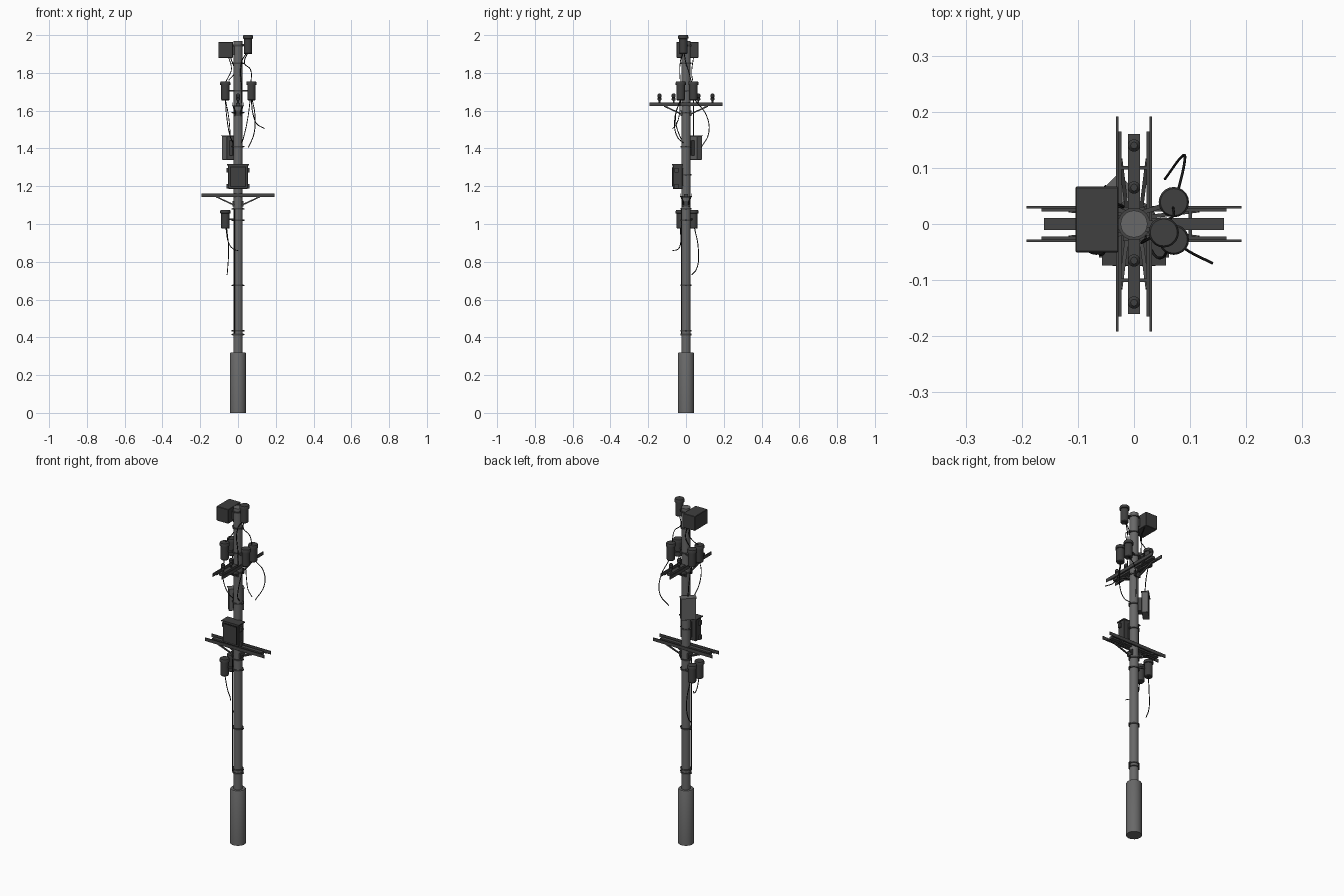
import bpy, math
from mathutils import Vector

cube = bpy.data.objects.get("Cube")
if cube:
    bpy.data.objects.remove(cube, do_unlink=True)


def material(name, v):
    m = bpy.data.materials.new(name)
    m.use_nodes = True
    m.diffuse_color = (v, v, v, 1)
    m.node_tree.nodes["Principled BSDF"].inputs["Base Color"].default_value = (v, v, v, 1)
    return m


POLE = material("pole grey", 0.14)
PALE = material("pale cabinet grey", 0.13)
STEEL = material("dark steel", 0.06)
DARK = material("cabinet charcoal", 0.05)
BLACK = material("cable black", 0.012)


def finish(name, mesh, mat, smooth=False):
    ob = bpy.data.objects.new(name, mesh)
    bpy.context.collection.objects.link(ob)
    mesh.materials.append(mat)
    if smooth:
        bpy.ops.object.select_all(action='DESELECT')
        ob.select_set(True)
        bpy.context.view_layer.objects.active = ob
        bpy.ops.object.shade_smooth_by_angle(angle=math.radians(35))
    return ob


def box(name, centre, size, mat, turn=0, bevel=0):
    x, y, z = (s / 2 for s in size)
    pts = [(a, b, c) for c in (-z, z) for a, b in ((-x, -y), (x, -y), (x, y), (-x, y))]
    faces = [(3, 2, 1, 0), (4, 5, 6, 7)] + [(i, (i + 1) % 4, (i + 1) % 4 + 4, i + 4) for i in range(4)]
    me = bpy.data.meshes.new(name)
    me.from_pydata(pts, [], faces)
    ob = finish(name, me, mat)
    ob.location, ob.rotation_euler.z = centre, turn
    if bevel:
        mod = ob.modifiers.new("edges", 'BEVEL')
        mod.width, mod.segments = bevel, 1
    return ob


def lathe(name, centre, profile, mat, sides=20):
    """Spin a closed-ended (radius, height) profile about a vertical axis."""
    pts, faces = [], []
    for r, h in profile:
        for i in range(sides):
            a = math.tau * i / sides
            pts.append((r * math.cos(a), r * math.sin(a), h))
    for k in range(len(profile) - 1):
        for i in range(sides):
            j = (i + 1) % sides
            faces.append((k * sides + i, k * sides + j, (k + 1) * sides + j, (k + 1) * sides + i))
    faces.append(tuple(reversed(range(sides))))
    faces.append(tuple(range(len(pts) - sides, len(pts))))
    me = bpy.data.meshes.new(name)
    me.from_pydata(pts, [], faces)
    ob = finish(name, me, mat, True)
    ob.location = centre
    return ob


def bar(name, a, b, width, mat):
    a, b = Vector(a), Vector(b)
    ob = box(name, (a + b) / 2, (width, width, (b - a).length), mat)
    ob.rotation_euler = (b - a).to_track_quat('Z', 'Y').to_euler()
    return ob


def cable(name, pts, radius=0.0024):
    cu = bpy.data.curves.new(name, 'CURVE')
    cu.dimensions, cu.bevel_depth, cu.bevel_resolution = '3D', radius, 1
    cu.resolution_u, cu.use_fill_caps = 6, True
    sp = cu.splines.new('BEZIER')
    sp.bezier_points.add(len(pts) - 1)
    for p, co in zip(sp.bezier_points, pts):
        p.co = co
        p.handle_left_type = p.handle_right_type = 'AUTO'
    cu.materials.append(BLACK)
    ob = bpy.data.objects.new(name, cu)
    bpy.context.collection.objects.link(ob)


# Pole, thick foot and straps
lathe("pole", (0, 0, 0), [(0.025, 0.3), (0.024, 1.968)], POLE, 24)
lathe("pole_foot", (0, 0, 0), [(0.042, 0), (0.042, 0.315), (0.039, 0.32)], POLE, 24)
for z in (0.415, 0.435, 0.675, 1.02, 1.08, 1.26, 1.41, 1.59, 1.705, 1.85, 1.945):
    lathe("strap", (0, 0, z), [(0.029, -0.004), (0.029, 0.004)], STEEL)
    for s in (-1, 1):
        box("strap_bolt", (s * 0.03, 0, z), (0.008, 0.012, 0.006), STEEL)


# Crossarms: centre plank, paired angle irons, braces and ties
def crossarm(name, z, along_y):
    def p(u, v, h):
        return (v, u, h) if along_y else (u, v, h)

    def beam(part, u, v, h, lu, lv, lh):
        size = (lv, lu, lh) if along_y else (lu, lv, lh)
        box(name + part, p(u, v, h), size, STEEL)

    beam("_plank", 0, 0, z, 0.32, 0.022, 0.016)
    for s in (-1, 1):
        beam("_iron", 0, s * 0.03, z + 0.001, 0.384, 0.004, 0.019)
        beam("_flange", 0, s * 0.025, z - 0.006, 0.33, 0.006, 0.004)
        beam("_tie", s * 0.1, 0, z - 0.008, 0.006, 0.06, 0.006)
        beam("_clamp", s * 0.026, 0, z - 0.045, 0.008, 0.04, 0.03)
        for t in (-1, 1):
            bar(name + "_brace", p(t * 0.115, s * 0.024, z - 0.008),
                p(t * 0.02, s * 0.012, z - 0.052), 0.007, STEEL)


crossarm("lower_crossarm", 1.152, False)
crossarm("upper_crossarm", 1.632, True)

# Insulators standing on the upper arm
for y in (-0.14, -0.065, 0.065, 0.14):
    lathe("insulator", (0, y, 1.638), [(0.005, 0), (0.005, 0.016), (0.011, 0.018), (0.011, 0.027),
                                      (0.008, 0.03), (0.011, 0.034), (0.011, 0.046), (0.006, 0.052)], DARK, 14)


# Transformer cans with rimmed lids and bracket rails
def can(x, y, z):
    lathe("transformer_can", (x, y, z), [(0.019, 0), (0.022, 0.004), (0.022, 0.08), (0.027, 0.082),
                                        (0.027, 0.093), (0.024, 0.1)], DARK)
    bar("can_bracket", (0, y * 0.4, z + 0.05), (x, y, z + 0.05), 0.008, STEEL)


for x in (-0.067, 0.071):
    for y in (-0.028, 0.039):
        can(x, y, 1.655)
        if x < 0:
            can(x, y, 0.975)
can(0.053, -0.015, 1.9)

# Cabinet at the pole head
box("head_cabinet", (-0.066, 0.008, 1.922), (0.077, 0.117, 0.084), DARK, bevel=0.002)
box("head_bracket", (-0.024, 0, 1.92), (0.014, 0.03, 0.05), STEEL)

# Front control cabinet with framed door, hinges and catches
box("front_cabinet", (0, -0.044, 1.25), (0.104, 0.052, 0.13), DARK, bevel=0.003)
box("front_cabinet_lid", (0, -0.045, 1.314), (0.114, 0.058, 0.006), DARK)
box("door_gap", (0, -0.070, 1.25), (0.084, 0.004, 0.108), BLACK)
box("front_door", (0, -0.072, 1.25), (0.076, 0.005, 0.1), DARK)
for s in (-1, 1):
    for z in (1.2, 1.285):
        box("cabinet_ear", (s * 0.056, -0.05, z), (0.012, 0.02, 0.024), STEEL)
box("front_cabinet_mount", (0, -0.022, 1.25), (0.05, 0.02, 0.09), STEEL)

# Pale cabinet turned diagonally behind the pole
turn = math.radians(45)
box("rear_cabinet", (-0.044, 0.044, 1.403), (0.082, 0.036, 0.126), PALE, turn, 0.002)
box("rear_cabinet_lid", (-0.044, 0.044, 1.467), (0.087, 0.042, 0.004), PALE, turn)
box("rear_mount", (-0.024, 0.024, 1.403), (0.04, 0.024, 0.08), STEEL, turn)

# Hanging cables
cable("loose_cable", [(0.07, -0.03, 1.66), (0.08, -0.035, 1.58), (0.1, -0.05, 1.53), (0.14, -0.07, 1.505)])
cable("right_rear_loop", [(0.075, 0.045, 1.66), (0.09, 0.11, 1.57), (0.085, 0.12, 1.48), (0.055, 0.08, 1.405)])
cable("right_front_loop", [(0.065, -0.03, 1.66), (0.05, -0.06, 1.55), (0.03, -0.045, 1.46), (0.02, -0.015, 1.43)])
cable("left_front_loop", [(-0.067, -0.03, 1.66), (-0.06, -0.055, 1.57), (-0.04, -0.03, 1.46), (-0.02, 0, 1.42)])
cable("left_rear_drop", [(-0.067, 0.04, 1.66), (-0.05, 0.04, 1.57), (-0.04, 0.04, 1.46)])
cable("lower_loop", [(-0.06, 0.045, 0.98), (-0.05, 0.065, 0.87), (-0.055, 0.055, 0.76), (-0.058, 0.03, 0.73)])
cable("lower_front_drop", [(-0.065, -0.03, 0.98), (-0.045, -0.03, 0.89), (-0.02, -0.045, 0.865), (0, -0.07, 0.86)])
cable("riser", [(-0.018, -0.024, 1.08), (-0.018, -0.024, 0.75), (-0.018, -0.024, 0.42)])
cable("head_right_drop", [(0.05, -0.01, 1.905), (0.035, 0, 1.85), (0.065, 0.01, 1.82), (0.07, 0.03, 1.75)])
cable("head_front_drop", [(0.045, -0.015, 1.905), (0.02, -0.03, 1.86), (0.02, -0.028, 1.7), (0.02, -0.03, 1.64)])
cable("head_left_drop", [(-0.05, 0.02, 1.885), (-0.035, 0.02, 1.82), (-0.05, 0, 1.78), (-0.067, -0.025, 1.75)])
cable("head_rear_drop", [(-0.04, 0.04, 1.885), (-0.02, 0.03, 1.8), (-0.05, 0.035, 1.76)])
